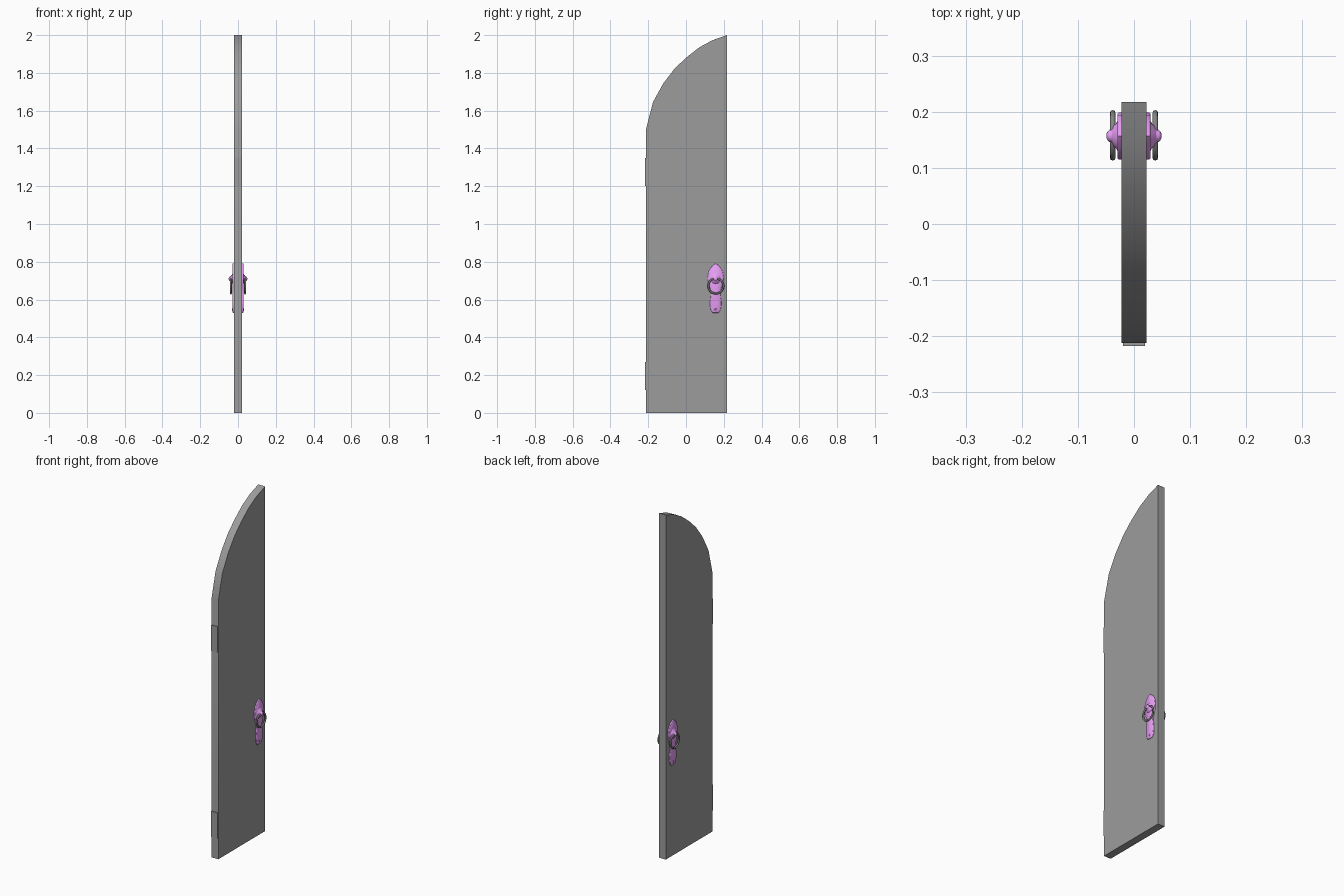
import bpy, bmesh, math

if "Cube" in bpy.data.objects:
    bpy.data.objects.remove(bpy.data.objects["Cube"])


def material(name, r, g, b):
    m = bpy.data.materials.new(name)
    m.diffuse_color = (r, g, b, 1)
    m.use_nodes = True
    m.node_tree.nodes["Principled BSDF"].inputs["Base Color"].default_value = m.diffuse_color
    return m


purple = material("purple_metal", 0.82, 0.35, 0.93)
grey = material("door_grey", 0.335, 0.335, 0.335)
dark = material("ring_grey", 0.24, 0.24, 0.24)
HY = 0.157  # handle centre line


def finish(bm, name, mat, angle=40):
    bmesh.ops.recalc_face_normals(bm, faces=bm.faces)
    me = bpy.data.meshes.new(name)
    bm.to_mesh(me)
    bm.free()
    ob = bpy.data.objects.new(name, me)
    bpy.context.collection.objects.link(ob)
    me.materials.append(mat)
    bpy.ops.object.select_all(action='DESELECT')
    ob.select_set(True)
    bpy.context.view_layer.objects.active = ob
    bpy.ops.object.shade_smooth_by_angle(angle=math.radians(angle))
    return ob


def prism(name, outline, x0, x1, mat, bevel=0, angle=30):
    """Extrude a (y, z) outline from x0 to x1, with an optional outer bevel."""
    bm = bmesh.new()
    f = bm.faces.new([bm.verts.new((x0, y, z)) for y, z in outline])
    ext = bmesh.ops.extrude_face_region(bm, geom=[f])["geom"]
    top = [v for v in ext if isinstance(v, bmesh.types.BMVert)]
    bmesh.ops.translate(bm, verts=top, vec=(x1 - x0, 0, 0))
    if bevel:
        rim = [e for e in bm.edges if all(v in top for v in e.verts)]
        bmesh.ops.bevel(bm, geom=rim, offset=bevel, segments=1, affect='EDGES')
    return finish(bm, name, mat, angle)


def lathe(name, profile, z, side, mat, n=20):
    """Turn an (x, radius) profile around an axis along x."""
    bm = bmesh.new()
    rings = [[bm.verts.new((side * x, HY + r * math.cos(2 * math.pi * i / n),
                            z + r * math.sin(2 * math.pi * i / n)))
              for i in range(n)] for x, r in profile]
    for a, b in zip(rings, rings[1:]):
        for i in range(n):
            j = (i + 1) % n
            bm.faces.new((a[i], a[j], b[j], b[i]))
    bm.faces.new(rings[0])
    bm.faces.new(rings[-1])
    return finish(bm, name, mat, 60)


# Door leaf with half of an arched top
arch = [(-0.212, 1.5), (-0.175, 1.645), (-0.12, 1.745), (-0.06, 1.823),
        (0, 1.88), (0.07, 1.935), (0.14, 1.973), (0.217, 2.0)]
prism("door_leaf", [(0.217, 0), (-0.212, 0)] + arch, -0.022, 0.022, grey)

# Hinge plates on the straight edge
for label, z in (("lower", 0.12), ("upper", 1.2)):
    prism("hinge_plate_" + label,
          [(-0.211, z), (-0.217, z), (-0.217, z + 0.15), (-0.211, z + 0.15)],
          -0.02, 0.02, grey)

# Handle on each face: backplate, knob, ring and screw
half = [(0.016, 0.53), (0.026, 0.545), (0.03, 0.57), (0.03, 0.59), (0.026, 0.615),
        (0.024, 0.64), (0.03, 0.665), (0.039, 0.69), (0.042, 0.72),
        (0.037, 0.75), (0.022, 0.773)]
outline = [(HY + y, z) for y, z in half] + [(HY, 0.792)] \
    + [(HY - y, z) for y, z in reversed(half)]
knob = [(0.02, 0.034), (0.03, 0.026), (0.032, 0.022), (0.036, 0.019), (0.038, 0.014),
        (0.041, 0.011), (0.044, 0.011), (0.047, 0.008), (0.049, 0.004)]
screw = [(0.02, 0.006), (0.029, 0.006), (0.031, 0.004)]

for side, label in ((1, "right"), (-1, "left")):
    prism("backplate_" + label, outline, side * 0.021, side * 0.029, purple, 0.002, 50)
    lathe("knob_" + label, knob, 0.71, side, purple)
    lathe("screw_" + label, screw, 0.547, side, dark, 10)
    bpy.ops.mesh.primitive_torus_add(
        major_radius=0.04, minor_radius=0.005, major_segments=32, minor_segments=8,
        location=(side * 0.038, HY + 0.001, 0.672), rotation=(0, math.pi / 2, 0))
    ring = bpy.context.object
    ring.name = "pull_ring_" + label
    ring.data.materials.append(dark)
    bpy.ops.object.shade_smooth()
